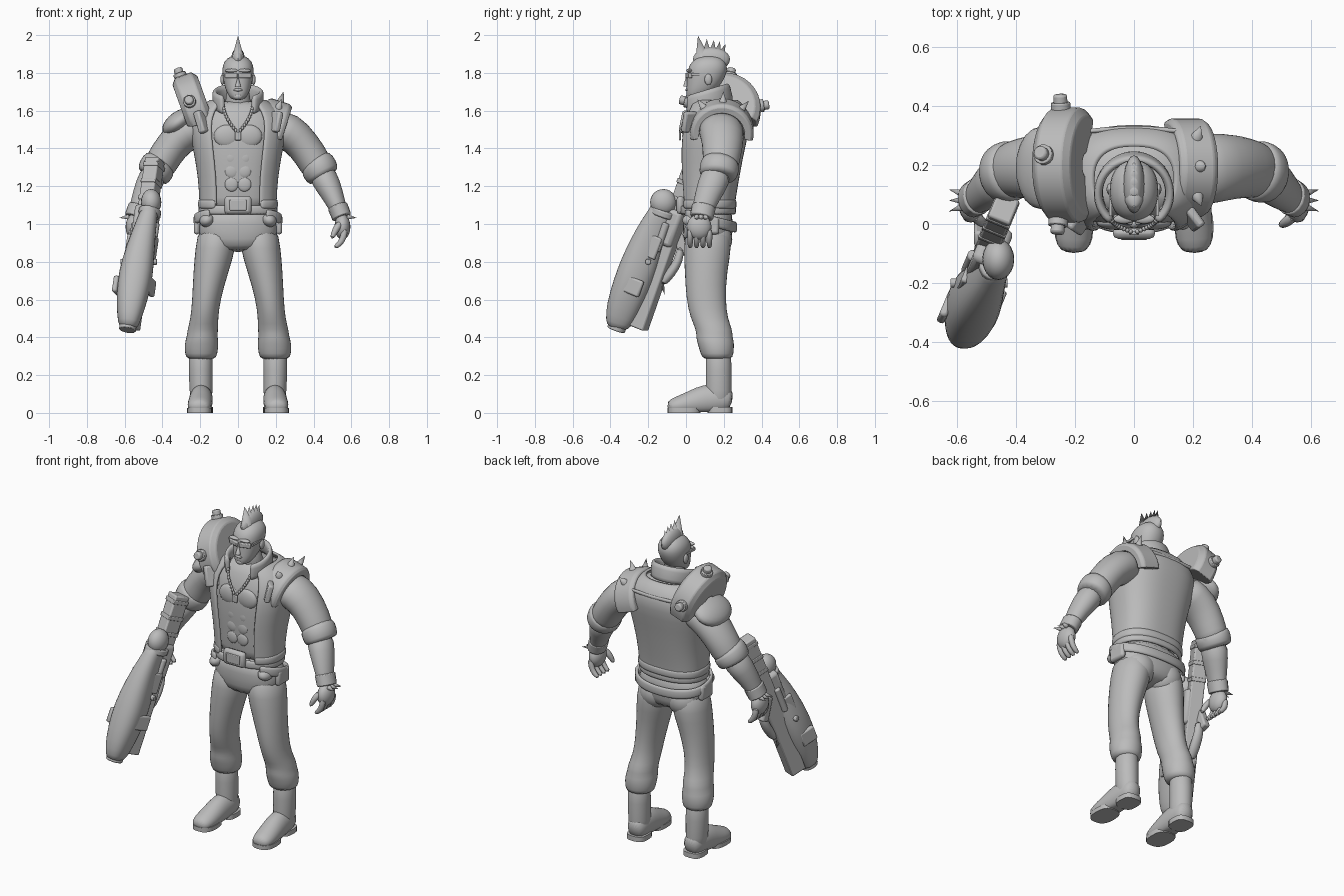
import bpy, bmesh, math
from mathutils import Vector, Matrix

cube = bpy.data.objects.get("Cube")
if cube:
    bpy.data.objects.remove(cube)

grey = bpy.data.materials.new("plain_grey")
grey.use_nodes = True
GREY = (0.5, 0.5, 0.5, 1)
grey.diffuse_color = GREY
grey.node_tree.nodes["Principled BSDF"].inputs["Base Color"].default_value = GREY


def finish(name, bm, mirror=False, sub=0, bevel=0, thick=0, angle=40):
    bmesh.ops.recalc_face_normals(bm, faces=bm.faces)
    me = bpy.data.meshes.new(name)
    bm.to_mesh(me)
    bm.free()
    me.materials.append(grey)
    ob = bpy.data.objects.new(name, me)
    bpy.context.collection.objects.link(ob)
    bpy.ops.object.select_all(action='DESELECT')
    ob.select_set(True)
    bpy.context.view_layer.objects.active = ob
    bpy.ops.object.shade_smooth_by_angle(angle=math.radians(angle))
    if thick:
        m = ob.modifiers.new("thickness", 'SOLIDIFY')
        m.thickness, m.offset = thick, 0
    if bevel:
        m = ob.modifiers.new("bevel", 'BEVEL')
        m.width, m.segments = bevel, 2
    if sub:
        m = ob.modifiers.new("smooth", 'SUBSURF')
        m.levels = m.render_levels = sub
    if mirror:
        ob.modifiers.new("mirror", 'MIRROR')


def tube(name, rings, ref=None, n=16, p=2, gap=0, tilt=0, floor=None, sub=1, **kw):
    """Loft of oval rings (x, y, z, a, b): level rings, or square to the path if ref is given."""
    bm = bmesh.new()
    pts = [Vector(r[:3]) for r in rings]
    loops = []
    for i, r in enumerate(rings):
        u, v = Vector((1, 0, 0)), Vector((0, 1, 0))
        if ref:
            t = (pts[min(i + 1, len(pts) - 1)] - pts[max(i - 1, 0)]).normalized()
            u = Vector(ref).cross(t).normalized()
            v = t.cross(u)
        loop = []
        for k in range(n + 1 if gap else n):
            ang = math.radians(gap - 90 + (360 - 2 * gap) * k / n)
            c, s = math.cos(ang), math.sin(ang)
            c = math.copysign(abs(c) ** (2 / p), c)
            s = math.copysign(abs(s) ** (2 / p), s)
            q = pts[i] + u * r[3] * c + v * r[4] * s
            q.z += tilt * (q.y - r[1])
            if floor is not None:
                q.z = max(q.z, floor)
            loop.append(bm.verts.new(q))
        loops.append(loop)
    for lo, hi in zip(loops, loops[1:]):
        for k in range(n):
            j = k + 1 if gap else (k + 1) % n
            bm.faces.new((lo[k], lo[j], hi[j], hi[k]))
    if not gap and not kw.get("thick"):
        bm.faces.new(loops[0])
        bm.faces.new(loops[-1])
    finish(name, bm, sub=sub, angle=75, **kw)


def shape(name, kind, loc, size, aim=(0, 0, 1), **kw):
    """Primitive with half sizes, its local z turned toward aim."""
    bm = bmesh.new()
    turn = Matrix() if tuple(aim) == (0, 0, 1) else Vector(aim).to_track_quat('Z', 'Y').to_matrix().to_4x4()
    mat = Matrix.Translation(loc) @ turn @ Matrix.Diagonal((*size, 1))
    if kind == 'box':
        bmesh.ops.create_cube(bm, size=2, matrix=mat)
    elif kind == 'ball':
        bmesh.ops.create_uvsphere(bm, u_segments=20, v_segments=12, radius=1, matrix=mat)
    else:
        bmesh.ops.create_cone(bm, cap_ends=True, segments=14, radius1=1, depth=2,
                              radius2=0 if kind == 'cone' else 1, matrix=mat)
    finish(name, bm, **kw)


def arc_point(centre, axis, deg, r, w=0):
    n = Vector(axis).normalized()
    up = Vector((-n.z, 0, n.x))
    a = math.radians(deg)
    out = Vector((0, math.cos(a), 0)) + up * math.sin(a)
    return Vector(centre) + out * r + n * w, out


def arc_guard(name, centre, axis, profile, start, end, steps=20, **kw):
    """Sweep a (width, radius) section around the axis."""
    bm = bmesh.new()
    rows = [[bm.verts.new(arc_point(centre, axis, start + (end - start) * i / steps, r, w)[0])
             for w, r in profile] for i in range(steps + 1)]
    m = len(profile)
    for a, b in zip(rows, rows[1:]):
        for k in range(m):
            bm.faces.new((a[k], a[(k + 1) % m], b[(k + 1) % m], b[k]))
    bm.faces.new(rows[0])
    bm.faces.new(rows[-1])
    finish(name, bm, angle=30, **kw)


Y, X = (0, 1, 0), (1, 0, 0)

# Body and open jacket
coat = [(0, .115, 1.07, .192, .132), (0, .115, 1.13, .195, .136), (0, .12, 1.25, .2, .152),
        (0, .13, 1.4, .228, .17), (0, .15, 1.52, .25, .18), (0, .165, 1.6, .222, .16),
        (0, .15, 1.66, .13, .11)]
tube("torso", [(x, y, z, a - .02, b - .02) for x, y, z, a, b in coat], n=24, p=2.5)
tube("jacket", coat, n=32, p=2.5, gap=30, thick=.022)
tube("jacket_hem", [(0, .115, z, .202, .143) for z in (1.08, 1.105, 1.13)], n=32, p=2.4, gap=32, thick=.02)
tube("back_yoke_seam", [(-.2, .31, 1.59, .012, .01), (0, .33, 1.585, .012, .01), (.2, .31, 1.59, .012, .01)],
     ref=Y, n=8)
shape("pectoral", 'ball', (.058, .004, 1.465), (.07, .024, .06), mirror=True)
for row in range(3):
    shape("abdominal", 'ball', (.034, -.003, 1.35 - .07 * row), (.036, .012, .038), mirror=True)

# Collar, neck and chain
tube("neck", [(0, .15, 1.56, .085, .08), (0, .13, 1.65, .065, .065), (0, .11, 1.74, .062, .065)])
tube("collar", [(0, .11, 1.61, .12, .13), (0, .105, 1.66, .12, .12), (0, .1, 1.71, .125, .118)],
     n=28, gap=38, tilt=.3, thick=.03)
for side in (1, -1):
    for i in range(9):
        f = i / 9
        spot = (side * .075 * (1 - f ** 1.5), .01 - .04 * f, 1.61 - .13 * f)
        shape("chain_link", 'ball', spot, (.008, .008, .011))
shape("pendant", 'box', (0, -.032, 1.465), (.017, .006, .022), bevel=.004)

# Head
tube("head", [(0, .045, 1.655, .03, .035), (0, .06, 1.68, .052, .06), (0, .088, 1.72, .07, .086),
              (0, .105, 1.77, .08, .1), (0, .115, 1.82, .086, .108), (0, .12, 1.86, .076, .092),
              (0, .125, 1.893, .04, .05)], n=20, p=2.2)
shape("nose", 'cone', (0, .001, 1.755), (.016, .016, .028))
shape("lips", 'ball', (0, .006, 1.71), (.024, .01, .008))
shape("chin", 'ball', (0, .02, 1.675), (.026, .02, .018))
shape("brow", 'ball', (.034, .017, 1.812), (.036, .016, .01), mirror=True)
shape("ear", 'ball', (.082, .118, 1.765), (.011, .02, .03), mirror=True)
shape("lens", 'box', (.037, .014, 1.786), (.034, .014, .01), aim=(.3, -1, 0), mirror=True, bevel=.005)
shape("glasses_temple", 'box', (.079, .072, 1.793), (.005, .045, .007), mirror=True)
shape("crest_base", 'ball', (0, .135, 1.872), (.036, .098, .062))
for y, z, lean in ((.078, 1.925, -.2), (.11, 1.905, 0), (.14, 1.9, .1), (.165, 1.895, .2), (.182, 1.885, .4)):
    shape("crest_spike", 'cone', (0, y, z), (.04, .045, .074), aim=(0, lean, 1))

# Belts and hips
tube("hips", [(0, .115, .85, .15, .11), (0, .115, .92, .21, .13), (0, .115, 1, .215, .135),
              (0, .115, 1.1, .19, .13)], n=24, p=2.3)
tube("belt", [(0, .115, z, .2, .14) for z in (1.05, 1.07, 1.1)], n=28, p=2.3, thick=.02)
tube("slung_belt", [(0, .115, z, .226, .146) for z in (.99, 1.02, 1.05)], n=28, p=2.3, gap=38, tilt=-.25, thick=.02)
shape("buckle", 'box', (0, -.03, 1.1), (.072, .02, .048), bevel=.018)
shape("buckle_face", 'box', (0, -.049, 1.1), (.045, .005, .028), bevel=.004)
shape("pocket_flap", 'ball', (.165, .035, 1.02), (.055, .04, .035), aim=(.5, 0, 1), mirror=True)
shape("hip_pouch", 'box', (.218, .12, .99), (.016, .055, .045), mirror=True, bevel=.014)
shape("seat", 'ball', (.095, .15, .92), (.1, .095, .1), mirror=True)

# Legs and boots
tube("trouser_leg", [(.11, .115, 1, .1, .12), (.118, .115, .87, .11, .13), (.143, .105, .75, .095, .114),
                     (.168, .105, .6, .076, .106), (.178, .122, .5, .074, .1), (.187, .15, .44, .083, .098),
                     (.19, .15, .4, .083, .098), (.193, .158, .37, .092, .1), (.195, .165, .31, .088, .088),
                     (.195, .167, .28, .076, .078)], mirror=True)
tube("boot_shaft", [(.196, .172, .36, .066, .07), (.198, .173, .22, .064, .07), (.196, .173, .12, .062, .07),
                    (.193, .172, .02, .058, .07)], mirror=True)
tube("foot", [(.19, .246, .06, .05, .045), (.192, .2, .075, .08, .06), (.196, .1, .07, .085, .064),
              (.2, .03, .05, .068, .066), (.205, -.05, .036, .05, .066), (.207, -.1, .03, .032, .045)],
     ref=X, floor=.004, mirror=True)
tube("heel_sole", [(.192, .18, z, .06, .066) for z in (0, .01, .03)], p=3, sub=0, mirror=True)
tube("front_sole", [(.204, -.01, z, .066, .088) for z in (0, .01, .026)], n=20, p=2.6, sub=0, mirror=True)

# Arms and hands
tube("sleeve", [(.18, .175, 1.51, .1, .12), (.27, .19, 1.495, .105, .122), (.35, .195, 1.415, .091, .11),
                (.41, .185, 1.32, .09, .098), (.44, .175, 1.26, .08, .09)], ref=Y, mirror=True)
tube("sleeve_cuff", [(.405, .185, 1.33, .086, .098), (.42, .18, 1.315, .1, .108), (.448, .17, 1.262, .096, .105),
                     (.458, .168, 1.245, .08, .09)], ref=Y, mirror=True)
tube("forearm", [(.43, .175, 1.29, .078, .085), (.48, .135, 1.2, .07, .08), (.525, .095, 1.1, .048, .06),
                 (.55, .075, 1.02, .04, .052)], ref=Y, mirror=True)
tube("wristband", [(.527, .095, 1.095, .054, .064), (.55, .082, 1.035, .052, .062)], ref=Y, sub=0,
     mirror=True, bevel=.006)
for i in range(3):
    shape("wrist_spike", 'cone', (.604, .05 + .03 * i, 1.035), (.014, .014, .024),
          aim=(1, .3 * (i - 1), -.1), mirror=True)
shape("palm", 'ball', (.553, .07, .985), (.042, .065, .068), mirror=True)
for i in range(4):
    y = .022 + .034 * i
    tube("finger", [(.565, y, .98, .02, .018), (.56, y, .93, .019, .017), (.54, y, .895, .017, .016),
                    (.51, y, .875, .012, .012)], ref=Y, n=8, mirror=True)
tube("thumb", [(.545, .03, 1.01, .022, .022), (.515, .005, .97, .02, .02), (.495, -.005, .92, .012, .012)],
     ref=Y, n=8, mirror=True)

# Right shoulder drum guard
hub, lean = (-.225, .2, 1.605), (.94, 0, .34)
arc_guard("drum_guard", hub, lean, [(-.07, .04), (-.07, .165), (-.045, .195), (.045, .195), (.07, .165), (.07, .04)],
          -25, 205, bevel=.006)
for deg in (8, 80, 165):
    spot, out = arc_point(hub, lean, deg, .2, -.015)
    shape("guard_knob_base", 'cylinder', spot, (.034, .034, .014), aim=out, bevel=.004)
    shape("guard_knob", 'cylinder', spot + out * .022, (.024, .024, .02), aim=out, bevel=.008)
shape("guard_front_plate", 'box', (-.185, .015, 1.54), (.045, .02, .06), aim=(-.3, .2, 1), bevel=.01)
shape("shoulder_cap", 'ball', (-.315, .19, 1.54), (.14, .1, .055), aim=(-.75, 0, 1))

# Left shoulder spiked guard
hub, lean = (.175, .19, 1.49), (.95, 0, -.3)
arc_guard("spiked_guard", hub, lean, [(-.068, .12), (-.068, .155), (-.05, .168), (.05, .168), (.068, .155), (.068, .12)],
          -12, 190, bevel=.005)
for deg in (50, 88, 126):
    spot, out = arc_point(hub, lean, deg, .188)
    shape("guard_spike", 'cone', spot, (.024, .024, .034), aim=out)
shape("guard_strap", 'box', (.195, .022, 1.54), (.045, .016, .055), aim=(.2, .15, 1), bevel=.01)

# Hand-held weapon
tip, tail = Vector((-.57, -.255, .45)), Vector((-.44, .055, 1.34))
down = (tip - tail).normalized()
tube("weapon_body", [(-.465, -.12, 1.1, .045, .06), (-.475, -.14, 1.04, .05, .07),
                     (-.5, -.185, .95, .065, .085), (-.53, -.24, .8, .088, .104), (-.55, -.285, .68, .094, .104),
                     (-.57, -.335, .55, .076, .092), (-.58, -.36, .47, .056, .07), (-.583, -.365, .445, .04, .048)],
     ref=Y, p=2.4)
shape("weapon_dome", 'ball', (-.46, -.12, 1.115), (.054, .07, .07))
shape("dome_collar", 'cylinder', (-.467, -.128, 1.06), (.058, .072, .018), aim=down, bevel=.008)
shape("weapon_rail", 'box', (tip + tail) / 2, (.04, .048, (tip - tail).length / 2), aim=down, bevel=.008)
for f in (.04, .14, .24):
    shape("rail_rib", 'box', tail.lerp(tip, f), (.043, .051, .012), aim=down, bevel=.004)
shape("receiver", 'box', (-.49, -.1, .99), (.05, .075, .1), aim=down, bevel=.02)
for side in (1, -1):
    shape("side_box", 'box', (-.55 + .085 * side, -.28, .67), (.014, .05, .045), aim=down, bevel=.01)
    shape("side_cell", 'cylinder', (-.5 + .055 * side, -.13, .93), (.02, .02, .08), aim=down, bevel=.008)
    shape("side_plate", 'box', (-.51 + .06 * side, -.18, .88), (.012, .04, .06), aim=down, bevel=.008)
    shape("side_bolt", 'cylinder', (-.525 + .085 * side, -.2, .8), (.016, .016, .012), aim=X, bevel=.004)
shape("muzzle", 'cylinder', (-.583, -.365, .455), (.045, .05, .018), aim=down, bevel=.005)
shape("front_slot", 'box', (-.53, -.352, .74), (.014, .012, .06), aim=down, bevel=.008)
shape("weapon_grip", 'box', (-.52, -.03, .9), (.022, .028, .07), aim=(0, .35, -1), bevel=.01)
tube("lower_guard", [(-.5, -.03, .88, .022, .026), (-.505, -.035, .81, .025, .03), (-.51, -.08, .74, .028, .034),
                     (-.52, -.13, .68, .024, .028)], ref=X, n=10)
shape("lower_hook", 'cone', (-.54, -.125, .67), (.02, .02, .045), aim=(0, .3, -1))
